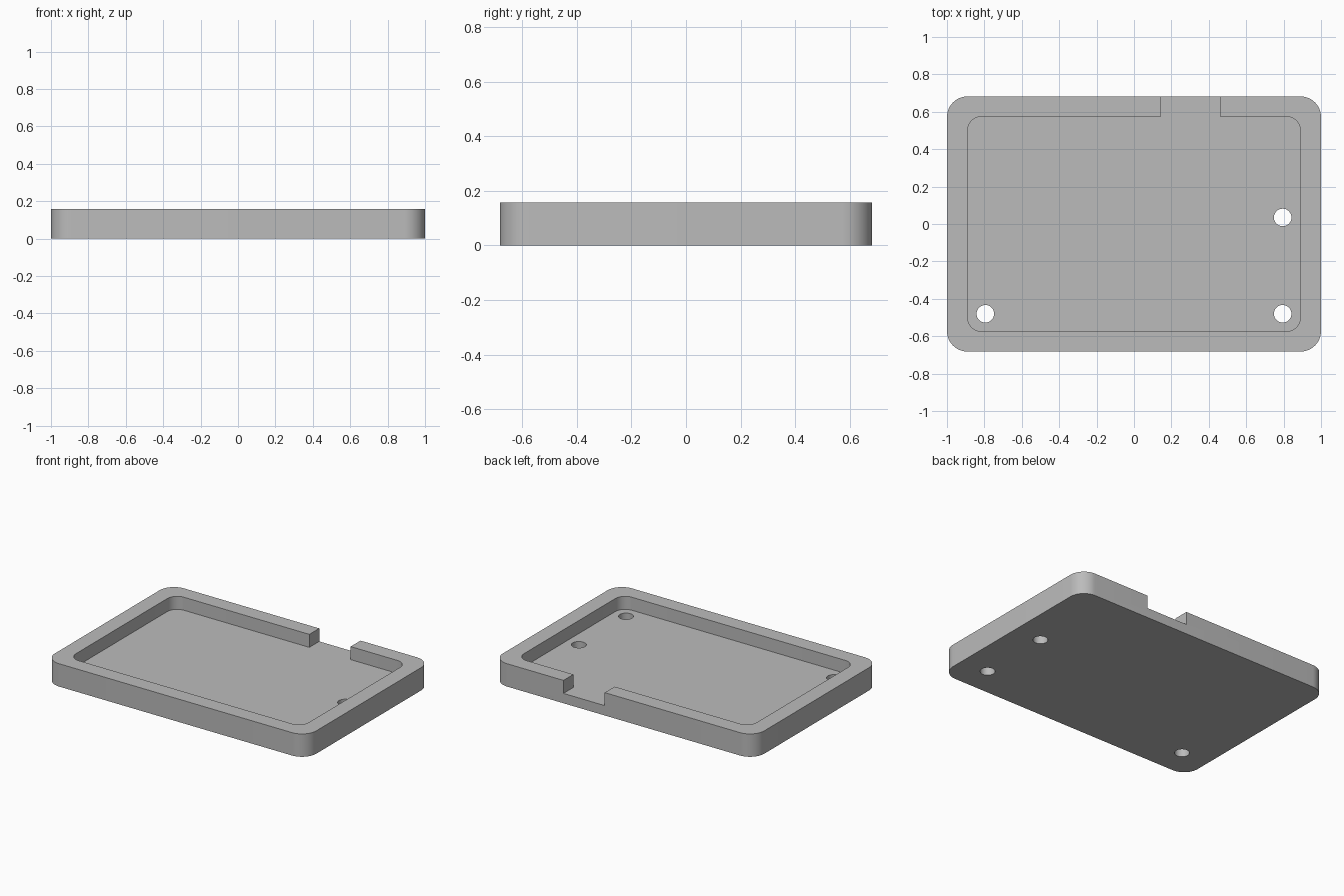
import bpy, bmesh, math

if "Cube" in bpy.data.objects:
    bpy.data.objects.remove(bpy.data.objects["Cube"], do_unlink=True)

HEIGHT, FLOOR = 0.158, 0.068
SEGMENTS = 12

grey = bpy.data.materials.new("plain grey")
grey.use_nodes = True
colour = (0.5, 0.5, 0.5, 1)
grey.diffuse_color = colour
grey.node_tree.nodes["Principled BSDF"].inputs["Base Color"].default_value = colour


def prism(name, outline, z0, z1):
    """Extrude a flat outline from z0 to z1."""
    bm = bmesh.new()
    face = bm.faces.new([bm.verts.new((x, y, z0)) for x, y in outline])
    new = bmesh.ops.extrude_face_region(bm, geom=[face])["geom"]
    bmesh.ops.translate(bm, vec=(0, 0, z1 - z0),
                        verts=[v for v in new if isinstance(v, bmesh.types.BMVert)])
    bmesh.ops.recalc_face_normals(bm, faces=bm.faces)
    mesh = bpy.data.meshes.new(name)
    bm.to_mesh(mesh)
    bm.free()
    mesh.materials.append(grey)
    obj = bpy.data.objects.new(name, mesh)
    bpy.context.collection.objects.link(obj)
    return obj


def rounded_rect(hx, hy, r):
    points = []
    for i, (sx, sy) in enumerate([(1, 1), (-1, 1), (-1, -1), (1, -1)]):
        for k in range(SEGMENTS + 1):
            a = (i + k / SEGMENTS) * math.pi / 2
            points.append((sx * (hx - r) + r * math.cos(a), sy * (hy - r) + r * math.sin(a)))
    return points


def circle(cx, cy, r, n=32):
    return [(cx + r * math.cos(2 * math.pi * k / n), cy + r * math.sin(2 * math.pi * k / n))
            for k in range(n)]


# Solid tray with rounded corners
tray = prism("tray", rounded_rect(1, 0.682, 0.11), 0, HEIGHT)

# Recess, notch through the back wall, and three screw holes
cutters = [
    prism("recess_cutter", rounded_rect(0.89, 0.574, 0.075), FLOOR, 0.3),
    prism("notch_cutter", [(0.144, 0.5), (0.46, 0.5), (0.46, 0.8), (0.144, 0.8)], FLOOR, 0.3),
]
for x, y in [(-0.795, -0.48), (0.795, -0.48), (0.795, 0.035)]:
    cutters.append(prism("hole_cutter", circle(x, y, 0.047), -0.1, 0.12))

bpy.context.view_layer.objects.active = tray
tray.select_set(True)
for cutter in cutters:
    mod = tray.modifiers.new("cut", "BOOLEAN")
    mod.operation = "DIFFERENCE"
    mod.solver = "EXACT"
    mod.object = cutter
    bpy.ops.object.modifier_apply(modifier=mod.name)
    bpy.data.objects.remove(cutter, do_unlink=True)

bpy.ops.object.shade_smooth_by_angle(angle=math.radians(30))
